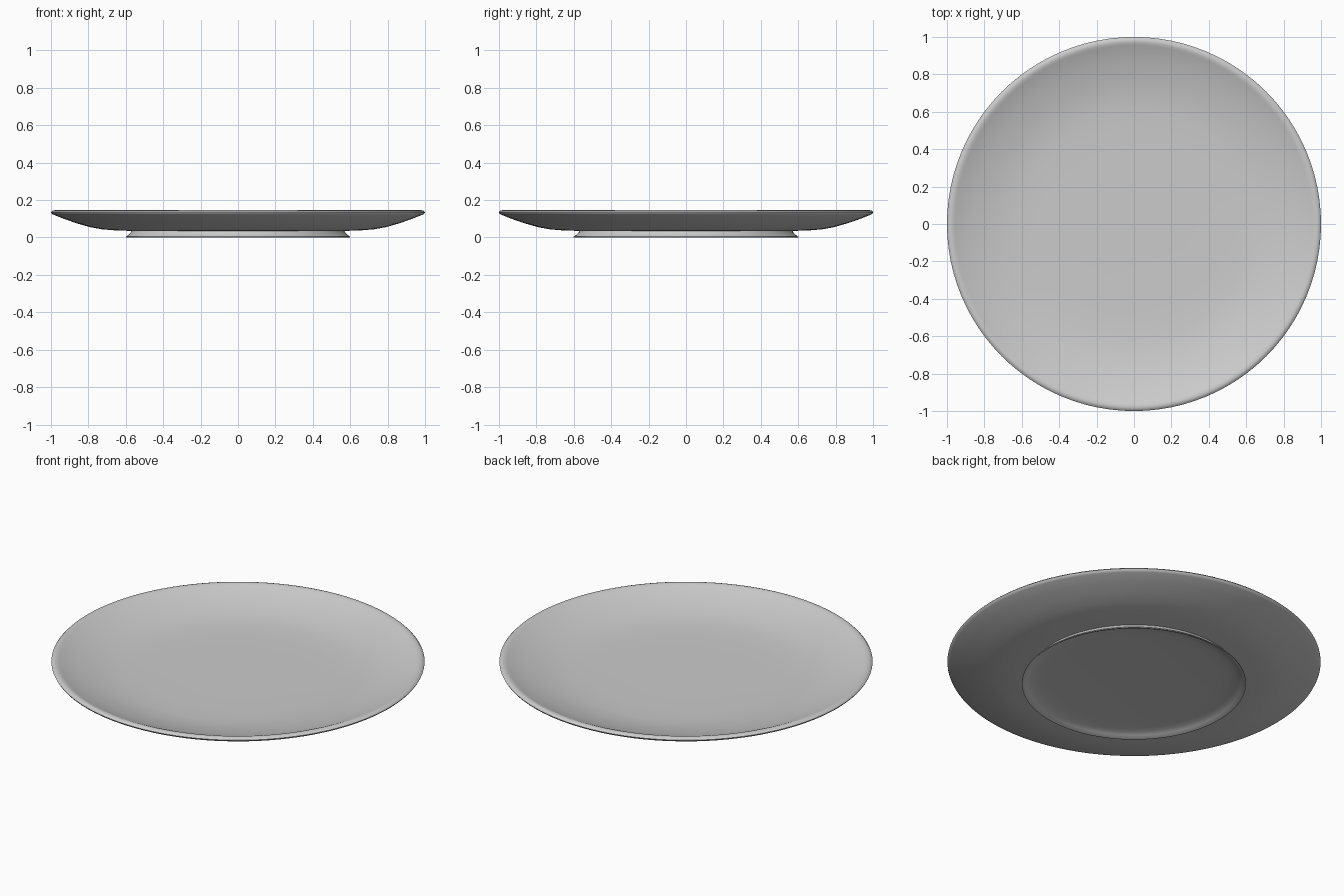
import bpy, bmesh, math

if "Cube" in bpy.data.objects:
    bpy.data.objects.remove(bpy.data.objects["Cube"])

# One flat colour for the glazed plate
grey = bpy.data.materials.new("plain_grey")
grey.diffuse_color = (0.6, 0.6, 0.6, 1)
grey.use_nodes = True
grey.node_tree.nodes["Principled BSDF"].inputs["Base Color"].default_value = grey.diffuse_color

# Cross-section (radius, height): dish centre, out over the rim, under the bowl, round the foot
profile = [
    (0, 0.057), (0.3, 0.057), (0.5, 0.058), (0.62, 0.062), (0.70, 0.070), (0.78, 0.085),
    (0.86, 0.106), (0.93, 0.128), (0.955, 0.139), (0.968, 0.144), (0.98, 0.146),
    (0.992, 0.143), (1.0, 0.135), (0.996, 0.127), (0.985, 0.121),
    (0.93, 0.099), (0.86, 0.075), (0.79, 0.055), (0.73, 0.044), (0.66, 0.038), (0.57, 0.035),
    (0.572, 0.029), (0.582, 0.017), (0.60, 0.004), (0.60, 0.0),
    (0.592, 0.0), (0.575, 0.012), (0.55, 0.021), (0.51, 0.027), (0.45, 0.030), (0, 0.031),
]

# Spin the cross-section into the plate
bm = bmesh.new()
verts = [bm.verts.new((r, 0, z)) for r, z in profile]
edges = [bm.edges.new(pair) for pair in zip(verts, verts[1:])]
bmesh.ops.spin(bm, geom=verts + edges, cent=(0, 0, 0), axis=(0, 0, 1),
               angle=math.tau, steps=96, use_merge=True)
bmesh.ops.remove_doubles(bm, verts=bm.verts, dist=1e-4)
bmesh.ops.recalc_face_normals(bm, faces=bm.faces)
mesh = bpy.data.meshes.new("plate")
bm.to_mesh(mesh)
bm.free()

plate = bpy.data.objects.new("plate", mesh)
bpy.context.collection.objects.link(plate)
mesh.materials.append(grey)
bpy.context.view_layer.objects.active = plate
plate.select_set(True)
bpy.ops.object.shade_smooth_by_angle(angle=math.radians(40))
